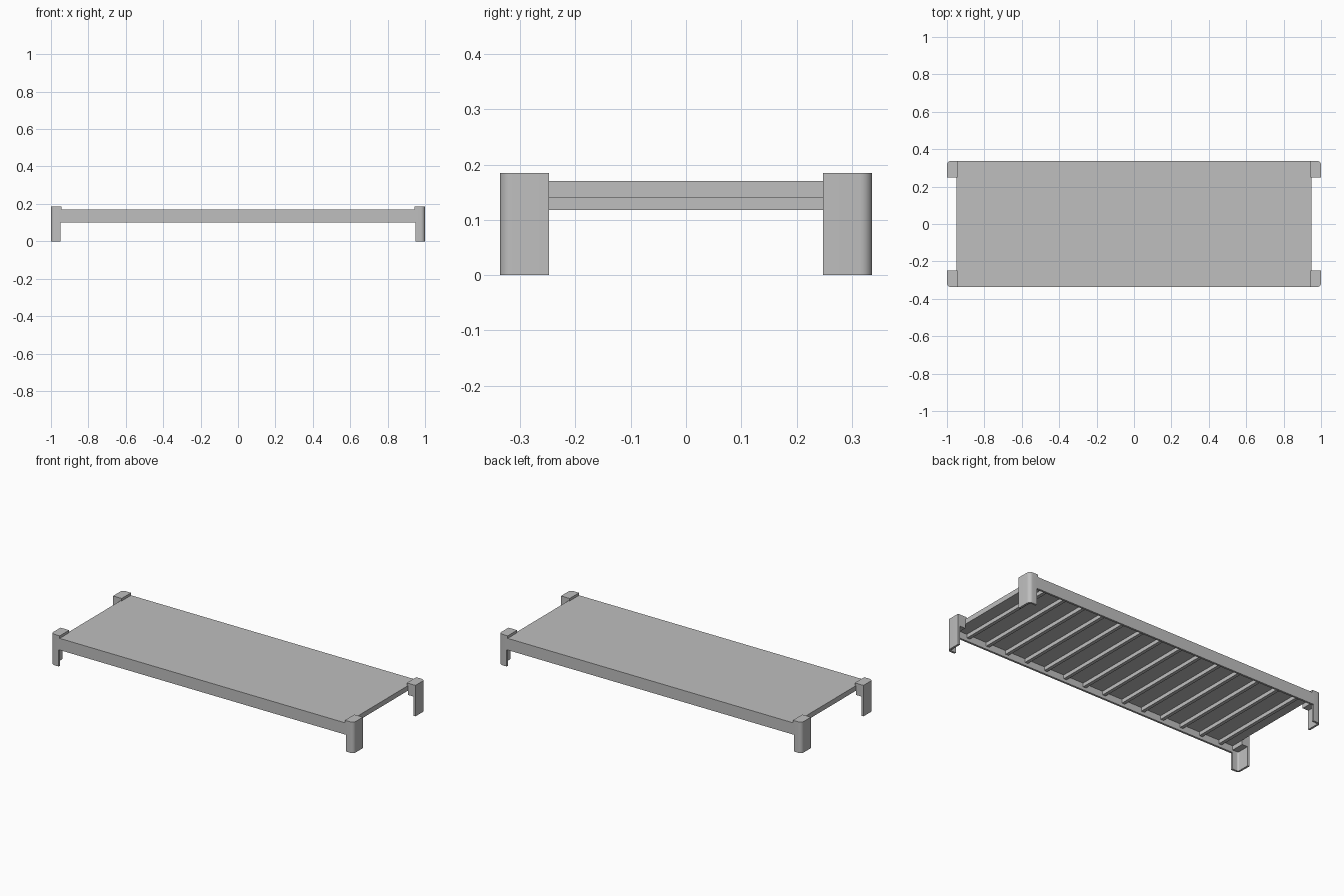
import bpy, bmesh, math

cube = bpy.data.objects.get("Cube")
if cube:
    bpy.data.objects.remove(cube, do_unlink=True)

# One grey finish for everything
grey = bpy.data.materials.new("grey_metal")
grey.use_nodes = True
colour = (0.52, 0.52, 0.52, 1)
grey.diffuse_color = colour
grey.node_tree.nodes["Principled BSDF"].inputs["Base Color"].default_value = colour

# Overall half sizes and key heights
X, Y = 1.0, 0.337
DECK_X, LEG_Y = 0.95, 0.248
RAIL_Z, DECK_Z, TOP_Z, CAP_Z = 0.10, 0.14, 0.17, 0.185
WALL, RADIUS = 0.012, 0.022


def prism(name, outline, z0, z1, mirror=(False, False)):
    """Extrude a flat outline upward, optionally mirrored across x and y."""
    bm = bmesh.new()
    base = bm.faces.new([bm.verts.new((x, y, z0)) for x, y in outline])
    grown = bmesh.ops.extrude_face_region(bm, geom=[base])
    tops = [v for v in grown["geom"] if isinstance(v, bmesh.types.BMVert)]
    bmesh.ops.translate(bm, verts=tops, vec=(0, 0, z1 - z0))
    bmesh.ops.recalc_face_normals(bm, faces=bm.faces)
    mesh = bpy.data.meshes.new(name)
    bm.to_mesh(mesh)
    bm.free()
    mesh.materials.append(grey)
    ob = bpy.data.objects.new(name, mesh)
    bpy.context.collection.objects.link(ob)
    bpy.context.view_layer.objects.active = ob
    bpy.ops.object.select_all(action='DESELECT')
    ob.select_set(True)
    bpy.ops.object.shade_smooth_by_angle(angle=math.radians(30))
    if any(mirror):
        mod = ob.modifiers.new("mirror", 'MIRROR')
        mod.use_axis[0], mod.use_axis[1] = mirror
        mod.use_mirror_merge = False
    return ob


def rect(x0, x1, y0, y1):
    return [(x0, y0), (x1, y0), (x1, y1), (x0, y1)]


def corner(radius, inset=0, steps=6):
    """Rounded outer corner running from the end side to the long side."""
    cx, cy = X - RADIUS, Y - RADIUS
    r = radius - inset
    angles = [math.pi / 2 * i / steps for i in range(steps + 1)]
    return [(cx + r * math.cos(a), cy + r * math.sin(a)) for a in angles]


# Deck slab, side rails and cross ribs under the deck
prism("deck", rect(-DECK_X, DECK_X, -Y, Y), DECK_Z, TOP_Z)
prism("side_rails", rect(-DECK_X, DECK_X, Y - WALL, Y), RAIL_Z, DECK_Z, (False, True))
RIBS, RIB_X = 14, 0.865
for i in range(RIBS):
    x = -RIB_X + 2 * RIB_X * i / (RIBS - 1)
    prism(f"cross_rib_{i + 1}", rect(x - 0.01, x + 0.01, WALL - Y, Y - WALL), 0.118, DECK_Z)

# Angle-section legs with a rounded outer corner
outer = [(X, LEG_Y)] + corner(RADIUS) + [(DECK_X, Y)]
inner = [(DECK_X, Y - WALL)] + corner(RADIUS, WALL)[::-1] + [(X - WALL, LEG_Y)]
prism("legs", outer + inner, 0, 0.115, (True, True))

# Solid corner blocks and the caps that overlap the deck
prism("corner_blocks", outer + [(DECK_X, LEG_Y)], 0.115, TOP_Z, (True, True))
cap = [(X, LEG_Y)] + corner(RADIUS) + [(0.943, Y), (0.943, LEG_Y)]
prism("corner_caps", cap, TOP_Z, CAP_Z, (True, True))
